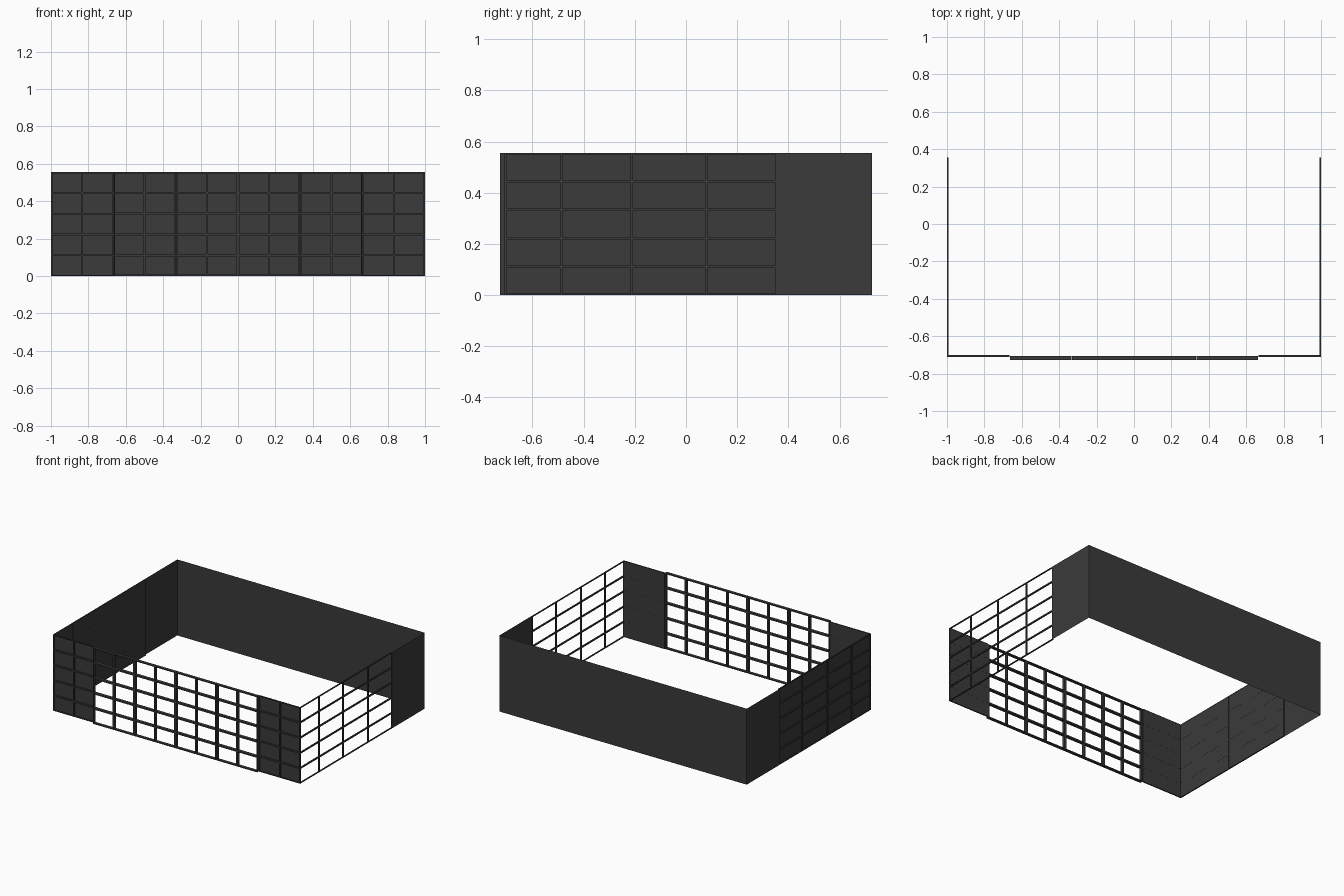
import bpy, bmesh

if "Cube" in bpy.data.objects:
    bpy.data.objects.remove(bpy.data.objects["Cube"])

HEIGHT = 0.555
BACK = 0.727          # rear wall
FRONT = -0.71         # outer face of the fixed front panels
DEPTH = 0.009         # depth of fixed bars
SIDE_END = 0.355      # where the gridded side walls stop
ROWS = 5

charcoal = bpy.data.materials.new("charcoal")
charcoal.use_nodes = True
COLOUR = (0.043, 0.043, 0.043, 1)
charcoal.diffuse_color = COLOUR
bsdf = charcoal.node_tree.nodes["Principled BSDF"]
bsdf.inputs["Base Color"].default_value = COLOUR
bsdf.inputs["Roughness"].default_value = 0.8


def add_box(bm, low, high):
    """Axis-aligned box between two corners."""
    verts = bmesh.ops.create_cube(bm, size=1)["verts"]
    for v in verts:
        for i in range(3):
            v.co[i] = high[i] if v.co[i] > 0 else low[i]


def finish(name, bm):
    mesh = bpy.data.meshes.new(name)
    bm.to_mesh(mesh)
    bm.free()
    mesh.materials.append(charcoal)
    obj = bpy.data.objects.new(name, mesh)
    bpy.context.collection.objects.link(obj)
    return obj


def lattice(name, axis, stops, near, far, edge=0.006, bar=0.01):
    """Frame and glazing bars along x or y; near and far bound its depth."""
    bm = bmesh.new()

    def bar_box(u0, u1, z0, z1):
        if axis == "x":
            add_box(bm, (u0, near, z0), (u1, far, z1))
        else:
            add_box(bm, (near, u0, z0), (far, u1, z1))

    start, end = stops[0], stops[-1]
    # Uprights
    bar_box(start, start + edge, 0, HEIGHT)
    bar_box(end - edge, end, 0, HEIGHT)
    for u in stops[1:-1]:
        bar_box(u - bar / 2, u + bar / 2, 0, HEIGHT)
    # Rails
    bar_box(start, end, 0, edge)
    bar_box(start, end, HEIGHT - edge, HEIGHT)
    for row in range(1, ROWS):
        z = HEIGHT * row / ROWS
        bar_box(start, end, z - bar / 2, z + bar / 2)
    return finish(name, bm)


def sheet(name, a, b):
    """Upright flat sheet between two plan points."""
    bm = bmesh.new()
    verts = [bm.verts.new((x, y, z)) for (x, y), z in
             ((a, 0), (b, 0), (b, HEIGHT), (a, HEIGHT))]
    bm.faces.new(verts)
    return finish(name, bm)


# Rear wall and the plain rear parts of the side walls
sheet("back_wall", (1, BACK), (-1, BACK))
sheet("left_rear_wall", (1, SIDE_END), (1, BACK))
sheet("right_rear_wall", (-1, BACK), (-1, SIDE_END))

# Gridded side walls: open on the left, backed by a sheet on the right
side_stops = [FRONT, -0.487, -0.212, 0.08, SIDE_END]
lattice("left_window_grid", "y", side_stops, 1 - DEPTH, 1)
lattice("right_wall_grid", "y", side_stops, -1, DEPTH - 1)
inner = DEPTH - 1.0005
sheet("right_wall_panel", (inner, SIDE_END), (inner, FRONT))

# Fixed solid panels at both ends of the front
inner = FRONT + DEPTH - 0.0005
for side, x0, x1 in (("right", -1, -0.665), ("left", 0.665, 1)):
    lattice(side + "_front_grid", "x", [x0, (x0 + x1) / 2, x1], FRONT, FRONT + DEPTH)
    sheet(side + "_front_panel", (x0, inner), (x1, inner))

# Four open door leaves, deeper than the fixed panels
LEAF = 0.3325
for i in range(4):
    x0 = (i - 2) * LEAF
    lattice(f"door_leaf_{i + 1}", "x", [x0 + 0.001, x0 + LEAF / 2, x0 + LEAF - 0.001],
            -BACK, FRONT + 0.005, edge=0.007, bar=0.011)
